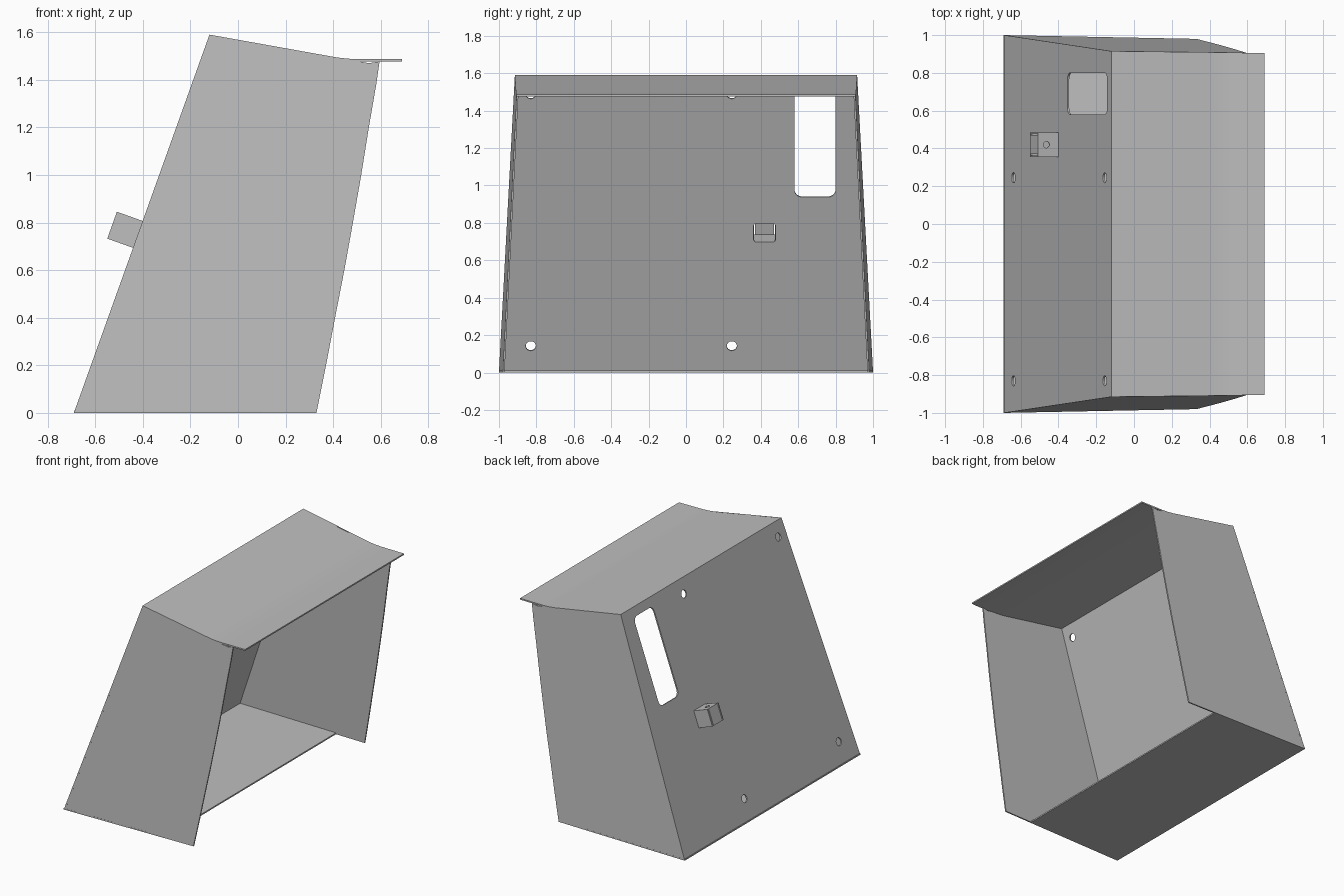
import bpy, bmesh
from math import sin, cos, pi
from mathutils import Vector, Matrix

cube = bpy.data.objects.get("Cube")
if cube:
    bpy.data.objects.remove(cube, do_unlink=True)

T = 0.01  # sheet thickness

grey = bpy.data.materials.new("sheet_grey")
grey.use_nodes = True
colour = (0.52, 0.52, 0.52, 1)
grey.diffuse_color = colour
for node in grey.node_tree.nodes:
    if node.type == "BSDF_PRINCIPLED":
        node.inputs["Base Color"].default_value = colour


def add_object(name, mesh, smooth=False):
    mesh.materials.clear()
    mesh.materials.append(grey)
    ob = bpy.data.objects.new(name, mesh)
    bpy.context.collection.objects.link(ob)
    bpy.ops.object.select_all(action="DESELECT")
    ob.select_set(True)
    bpy.context.view_layer.objects.active = ob
    if smooth:
        bpy.ops.object.shade_smooth_by_angle(angle=pi / 6)
    else:
        bpy.ops.object.shade_flat()
    return ob


def sheet(name, polygons, offset, smooth=False):
    """Thicken a strip of polygons by an offset vector."""
    bm = bmesh.new()
    for poly in polygons:
        bm.faces.new([bm.verts.new(p) for p in poly])
    bmesh.ops.remove_doubles(bm, verts=bm.verts, dist=1e-5)
    new = bmesh.ops.extrude_face_region(bm, geom=bm.faces[:], use_keep_orig=True)
    bmesh.ops.translate(bm, vec=Vector(offset),
                        verts=[g for g in new["geom"] if isinstance(g, bmesh.types.BMVert)])
    bmesh.ops.recalc_face_normals(bm, faces=bm.faces)
    mesh = bpy.data.meshes.new(name)
    bm.to_mesh(mesh)
    bm.free()
    return add_object(name, mesh, smooth)


def rounded(x0, x1, y0, y1, r, steps=6):
    """Rounded rectangle outline."""
    pts = []
    corners = [(x1 - r, y1 - r), (x0 + r, y1 - r), (x0 + r, y0 + r), (x1 - r, y0 + r)]
    for q, (cx, cy) in enumerate(corners):
        for i in range(steps + 1):
            a = (q + i / steps) * pi / 2
            pts.append((cx + r * cos(a), cy + r * sin(a)))
    return pts


def circle(cx, cy, r, n=24):
    return [(cx + r * cos(2 * pi * i / n), cy + r * sin(2 * pi * i / n)) for i in range(n)]


def punched(name, outlines, matrix, thickness):
    """Flat plate from an outline followed by its holes."""
    curve = bpy.data.curves.new(name, "CURVE")
    curve.dimensions = "2D"
    curve.fill_mode = "BOTH"
    curve.extrude = thickness / 2
    for pts in outlines:
        spline = curve.splines.new("POLY")
        spline.points.add(len(pts) - 1)
        for point, (x, y) in zip(spline.points, pts):
            point.co = (x, y, 0, 1)
        spline.use_cyclic_u = True
    temp = bpy.data.objects.new(name + "_outline", curve)
    bpy.context.collection.objects.link(temp)
    graph = bpy.context.evaluated_depsgraph_get()
    mesh = bpy.data.meshes.new_from_object(temp.evaluated_get(graph))
    bpy.data.objects.remove(temp, do_unlink=True)
    bpy.data.curves.remove(curve)
    mesh.name = name
    mesh.transform(matrix)
    return add_object(name, mesh)


def frame(x_axis, y_axis, origin):
    m = Matrix((x_axis, y_axis, x_axis.cross(y_axis))).transposed().to_4x4()
    m.translation = origin
    return m


def wall_y(x, z):
    """Half width of the tapering shell."""
    return 1 - 0.0196 * (x + 0.69) - 0.0464 * z


# Leaning back plate with slot, mounting holes and bracket opening
base = Vector((-0.69, 0, 0))
ridge = Vector((-0.12, 0, 1.59))
across = Vector((0, 1, 0))
up = (ridge - base).normalized()
out = up.cross(across)
height = (ridge - base).length
top_half = wall_y(ridge.x, ridge.z)
holes = [circle(y, v, 0.027) for y in (-0.83, 0.245) for v in (0.154, 1.585)]
plate = [(-1, 0.004), (1, 0.004), (top_half, height), (-top_half, height)]
slot = rounded(0.58, 0.80, 1.0, 1.625, 0.04)
opening = rounded(0.362, 0.478, 0.745, 0.849, 0.012)
punched("back_plate", [plate, slot, opening] + holes,
        frame(across, up, base - out * T / 2), T)

# Side walls with a gently bowed front edge
profile = [(-0.69, 0), (0.33, 0), (0.37, 0.2), (0.408, 0.4), (0.447, 0.6), (0.483, 0.8),
           (0.518, 1.0), (0.55, 1.2), (0.581, 1.38), (0.595, 1.477), (0.55, 1.47), (-0.12, 1.59)]
for side, name in ((1, "left_wall"), (-1, "right_wall")):
    pts = [(x, side * wall_y(x, z), z) for x, z in profile]
    sheet(name, [pts], (0, -side * T, 0))

# Sloping top panel bending into a flat lip
roof = [(-0.12, 1.59), (0.38, 1.5), (0.42, 1.4935), (0.46, 1.489), (0.51, 1.487), (0.69, 1.487)]
strips = []
for (xa, za), (xb, zb) in zip(roof, roof[1:]):
    ya, yb = (max(0.905, wall_y(x, z)) for x, z in ((xa, za), (xb, zb)))
    strips.append([(xa, -ya, za), (xb, -yb, zb), (xb, yb, zb), (xa, ya, za)])
sheet("top_panel", strips, (0, 0, -T), smooth=True)

# Short floor panel
floor_front = 0.1
yb, yf = wall_y(-0.69, 0), wall_y(floor_front, 0)
sheet("floor_panel", [[(-0.69, -yb, 0), (floor_front, -yf, 0),
                       (floor_front, yf, 0), (-0.69, yb, 0)]], (0, 0, T))

# Small folded box bracket on the back plate
DEPTH = 0.115
LOW, HIGH, THIN = 0.737, 0.857, 0.007


def at(y, v, w):
    return base + across * y + up * v + out * w


for name, y in (("bracket_right_side", 0.356), ("bracket_left_side", 0.477)):
    sheet(name, [[at(y, LOW, 0), at(y, HIGH, 0), at(y, HIGH, DEPTH), at(y, LOW, DEPTH)]],
          across * THIN)
sheet("bracket_bottom", [[at(0.356, LOW, 0), at(0.484, LOW, 0),
                          at(0.484, LOW, DEPTH), at(0.356, LOW, DEPTH)]], up * THIN)
sheet("bracket_cap", [[at(0.37, LOW, DEPTH), at(0.47, LOW, DEPTH),
                       at(0.47, HIGH, DEPTH), at(0.37, HIGH, DEPTH)]], out * -THIN)
lid = [(0.356, 0), (0.484, 0), (0.484, DEPTH), (0.356, DEPTH)]
punched("bracket_top", [lid, circle(0.42, 0.067, 0.017)],
        frame(across, out, base + up * (HIGH - THIN / 2)), THIN)
